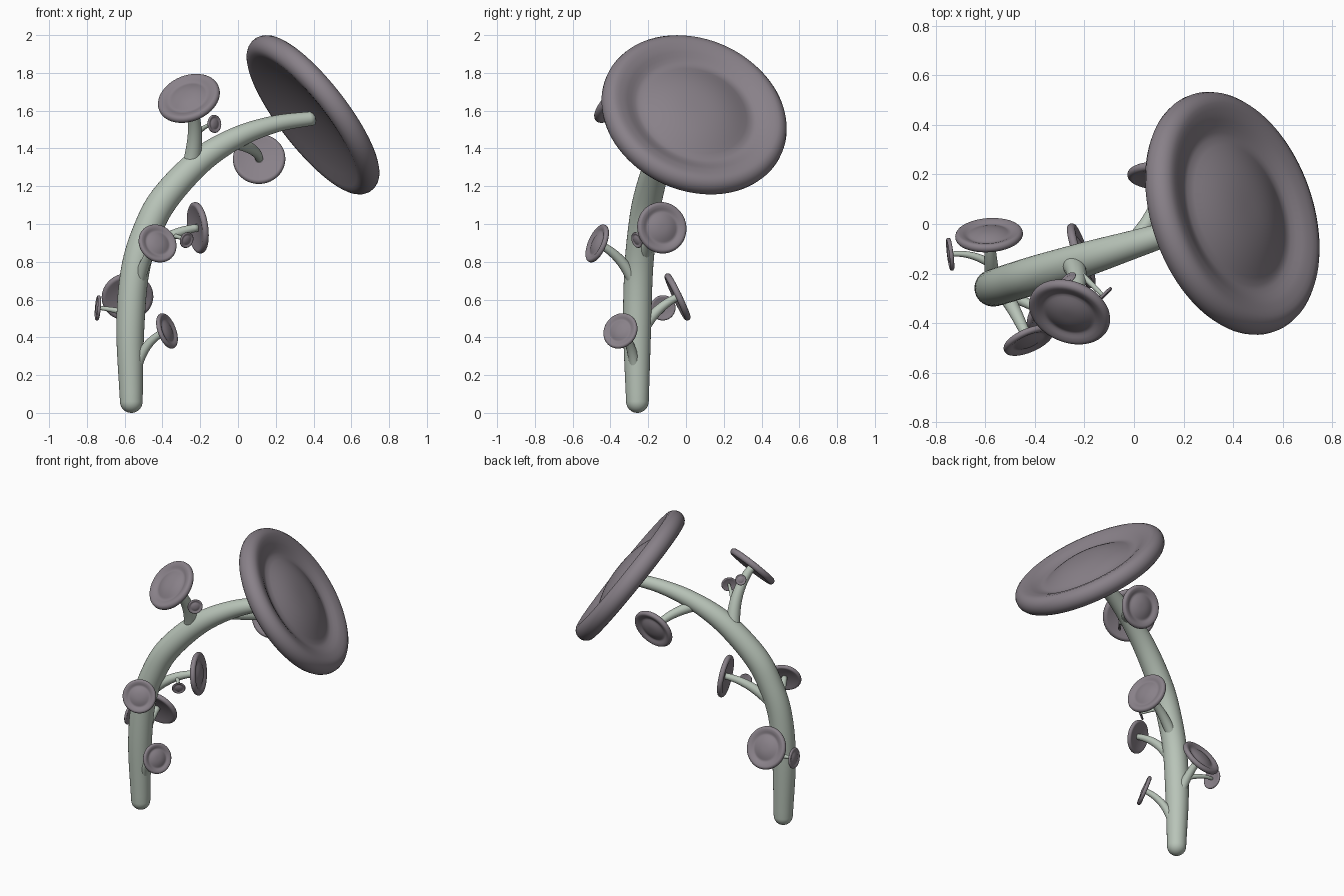
import bpy, bmesh, math
from mathutils import Vector

if "Cube" in bpy.data.objects:
    bpy.data.objects.remove(bpy.data.objects["Cube"])


def material(name, rgb):
    m = bpy.data.materials.new(name)
    m.diffuse_color = (*rgb, 1)
    m.use_nodes = True
    m.node_tree.nodes["Principled BSDF"].inputs["Base Color"].default_value = m.diffuse_color
    return m


STEM = material("pale_green", (0.48, 0.55, 0.48))
CAP = material("mauve_grey", (0.25, 0.22, 0.25))


def finish(bm, name, mat):
    bmesh.ops.recalc_face_normals(bm, faces=bm.faces)
    me = bpy.data.meshes.new(name)
    bm.to_mesh(me)
    bm.free()
    for p in me.polygons:
        p.use_smooth = True
    me.materials.append(mat)
    ob = bpy.data.objects.new(name, me)
    bpy.context.collection.objects.link(ob)
    return ob


def smooth_path(pts, steps=8):
    # Catmull-Rom through (x, y, z, radius) points
    P = [Vector(p) for p in pts]
    P = [2 * P[0] - P[1]] + P + [2 * P[-1] - P[-2]]
    out = []
    for a, b, c, d in zip(P, P[1:], P[2:], P[3:]):
        for s in range(steps):
            t = s / steps
            out.append(0.5 * (2 * b + (c - a) * t + (2 * a - 5 * b + 4 * c - d) * t * t
                              + (3 * b - a - 3 * c + d) * t ** 3))
    return out + [P[-2]]


def tube(name, path, sides=24):
    # Tapered tube with a rounded start and a flat end hidden in its cap
    c = [p.to_3d() for p in path]
    r = [p.w for p in path]
    start = (c[1] - c[0]).normalized()
    dome = [math.radians(a) for a in range(85, 0, -15)]
    c = [c[0] - start * r[0] * math.sin(a) for a in dome] + c
    r = [r[0] * math.cos(a) for a in dome] + r
    bm = bmesh.new()
    rings = []
    u = start.orthogonal()
    for i, p in enumerate(c):
        t = (c[min(i + 1, len(c) - 1)] - c[max(i - 1, 0)]).normalized()
        u = (u - t * u.dot(t)).normalized()
        v = t.cross(u)
        angles = [k * math.tau / sides for k in range(sides)]
        rings.append([bm.verts.new(p + r[i] * (u * math.cos(a) + v * math.sin(a)))
                      for a in angles])
    for a, b in zip(rings, rings[1:]):
        for k in range(sides):
            j = (k + 1) % sides
            bm.faces.new((a[k], a[j], b[j], b[k]))
    bm.faces.new(rings[0])
    bm.faces.new(rings[-1])
    return finish(bm, name, STEM)


def cap_profile():
    # Radius 1: domed middle, groove, round rim, slightly hollow underside
    pts = []
    for i in range(11):
        q = i / 10
        pts.append((0.61 * q, 0.045 + 0.135 * (1 - q ** 2.5) ** 1.2))
    for i in range(1, 5):
        q = i / 5
        pts.append((0.61 + 0.23 * q, 0.045 + 0.072 * q * q * (3 - 2 * q)))
    for deg in range(110, -111, -20):
        a = math.radians(deg)
        pts.append((0.88 + 0.12 * math.cos(a), 0.125 * math.sin(a)))
    for i in range(5, -1, -1):
        q = i / 6
        pts.append((0.84 * q, -0.01 - 0.107 * q * q))
    return pts


def cap(name, centre, normal, radius, sides=56):
    bm = bmesh.new()
    vs = [bm.verts.new((x, 0, z)) for x, z in cap_profile()]
    es = [bm.edges.new(e) for e in zip(vs, vs[1:])]
    bmesh.ops.spin(bm, geom=vs + es, cent=(0, 0, 0), axis=(0, 0, 1),
                   angle=math.tau, steps=sides)
    bmesh.ops.remove_doubles(bm, verts=bm.verts, dist=1e-4)
    ob = finish(bm, name, CAP)
    ob.location = centre
    ob.rotation_euler = Vector(normal).to_track_quat('Z', 'Y').to_euler()
    ob.scale = (radius,) * 3
    return ob


def branch(name, centre, normal, radius, root, thick):
    # Stem leaves its root and bends into the underside of the cap
    a, c, n = Vector(root), Vector(centre), Vector(normal).normalized()
    bend = c - n * (c - a).length * 0.5
    path = []
    for i in range(17):
        t = i / 16
        p = a * (1 - t) ** 2 + bend * 2 * t * (1 - t) + c * t * t
        path.append(Vector((*p, thick * (1 - 0.45 * t))))
    tube(name + "_stem", path)
    cap(name + "_cap", centre, normal, radius)


# Main arching stem (x, z, radius) lying in one upright plane, and its large cap
ARCH = [(-.565, .06, .06), (-.57, .45, .074), (-.545, .75, .076), (-.48, .965, .077),
        (-.385, 1.14, .077), (-.2, 1.335, .07), (0, 1.46, .057), (.2, 1.53, .045),
        (.4, 1.56, .037)]
tube("main_stem", smooth_path([(x, .31 * x - .082, z, r) for x, z, r in ARCH]), 32)
cap("main_cap", (.397, .043, 1.578), (.76, .27, .59), .507, 96)

# Side branches, each with its own cap
branch("upper", (-.26, -.355, 1.665), (-.28, -.67, .68), .17, (-.245, -.165, 1.33), .045)
branch("upper_bud", (-.125, -.29, 1.53), (.69, -.72, .05), .048, (-.23, -.19, 1.46), .015)
branch("upper_back_bud", (-.265, -.22, 1.625), (-.5, .7, .4), .035, (-.24, -.27, 1.58), .012)
branch("middle_right", (-.213, -.128, .98), (.94, .32, .12), .137, (-.5, -.225, .83), .036)
branch("middle_right_bud", (-.272, -.26, .915), (.55, -.72, -.25), .043, (-.35, -.17, .94), .014)
branch("middle_front", (-.426, -.47, .897), (.37, -.855, .37), .107, (-.53, -.27, .68), .034)
branch("lower_front", (-.376, -.347, .434), (.85, -.42, .32), .098, (-.55, -.265, .2), .031)
branch("lower_back", (-.585, -.045, .614), (-.06, .9, .43), .137, (-.57, -.25, .4), .035)
branch("lower_back_bud", (-.742, -.122, .556), (-.985, -.12, .08), .067, (-.58, -.16, .525), .018)
branch("top_back", (.112, .195, 1.344), (.03, .94, -.33), .139, (-.04, -.11, 1.44), .037)
